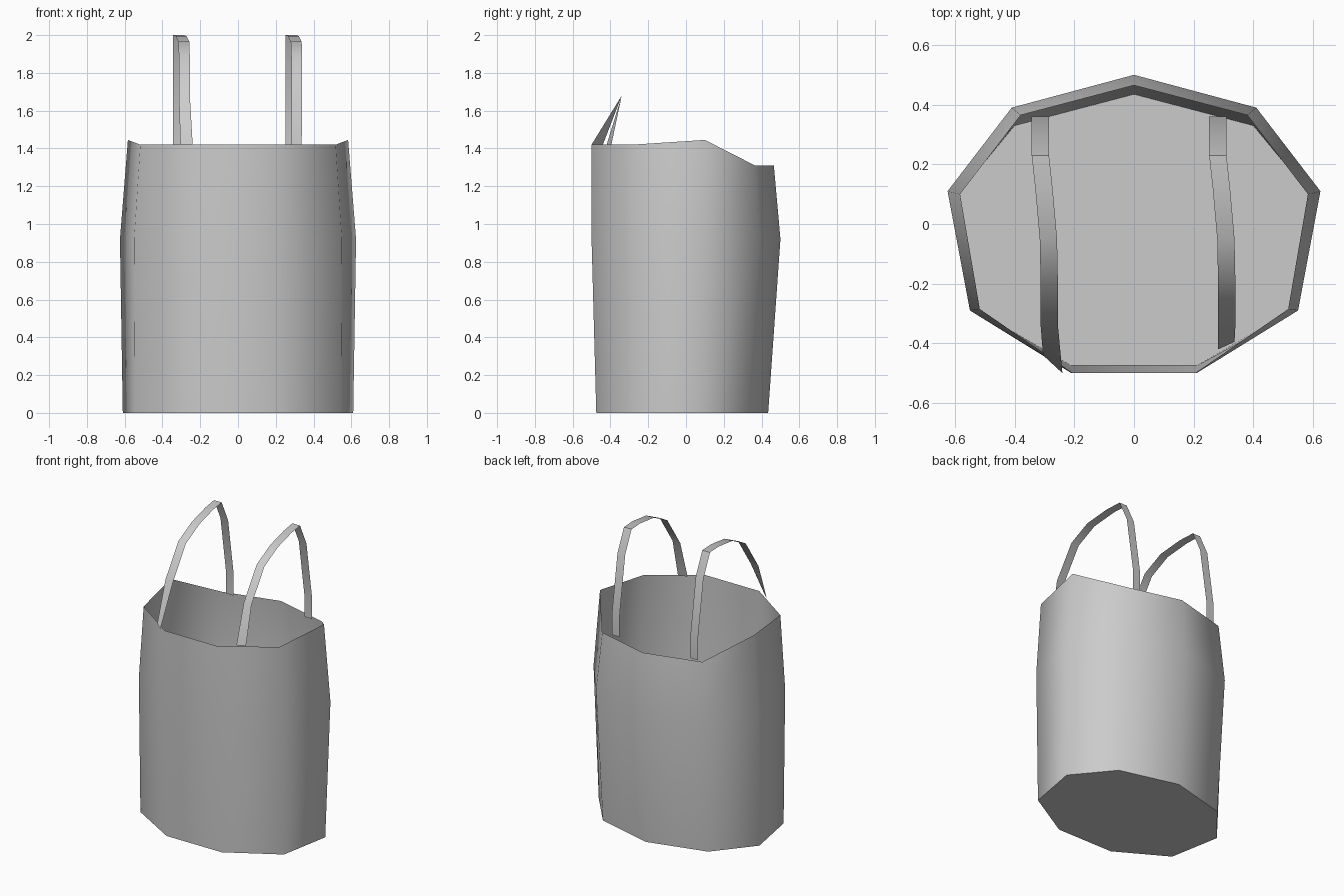
import bpy, math

if "Cube" in bpy.data.objects:
    bpy.data.objects.remove(bpy.data.objects["Cube"])


def make_object(name, verts, faces, smooth=60):
    mesh = bpy.data.meshes.new(name)
    mesh.from_pydata(verts, [], faces)
    obj = bpy.data.objects.new(name, mesh)
    bpy.context.collection.objects.link(obj)
    bpy.ops.object.select_all(action='DESELECT')
    obj.select_set(True)
    bpy.context.view_layer.objects.active = obj
    bpy.ops.object.shade_smooth_by_angle(angle=math.radians(smooth))
    return obj


def mirror_ring(half):
    # half starts at the back centre and runs down the right side; order is counter-clockwise
    left = [(-x, y, z) for x, y, z in half[1:]]
    return [half[0]] + left + half[:0:-1]


# Bag body: three nine-sided rings, open at the top
rings = [
    [(0, .435, 0), (.40, .33, 0), (.61, .075, 0), (.545, -.28, 0), (.21, -.475, 0)],
    [(0, .50, .92), (.41, .39, .92), (.625, .11, .92), (.55, -.29, .92), (.21, -.50, .92)],
    [(0, .465, 1.31), (.38, .365, 1.31), (.583, .10, 1.445), (.517, -.285, 1.42), (.205, -.50, 1.42)],
]
verts = [v for r in rings for v in mirror_ring(r)]
n = 9
faces = [(r * n + i, r * n + (i + 1) % n, (r + 1) * n + (i + 1) % n, (r + 1) * n + i)
         for r in range(2) for i in range(n)]
faces.append(tuple(reversed(range(n))))
make_object("bag_body", verts, faces)

# Handles: flat straps leaning slightly to +x from back to front
path = [(.36, 1.31), (.36, 1.46), (.30, 1.85), (.23, 2.0), (.12, 1.995),
        (-.05, 1.965), (-.20, 1.89), (-.34, 1.68)]
shift = [0, 0, 0, 0, .012, .027, .03, .03]


def handle(name, x0, foot):
    pts = []
    for (y, z), s in zip(path, shift):
        pts += [(x0 + s, y, z), (x0 + s + .058, y, z)]
    pts += foot
    quads = [(i, i + 1, i + 3, i + 2) for i in range(0, len(pts) - 2, 2)]
    quads = [tuple(reversed(q)) for q in quads]
    make_object(name, pts, quads, 30)


handle("left_handle", -.343, [(-.305, -.44, 1.42), (-.24, -.50, 1.42)])
handle("right_handle", .252, [(.282, -.42, 1.42), (.337, -.395, 1.42)])
